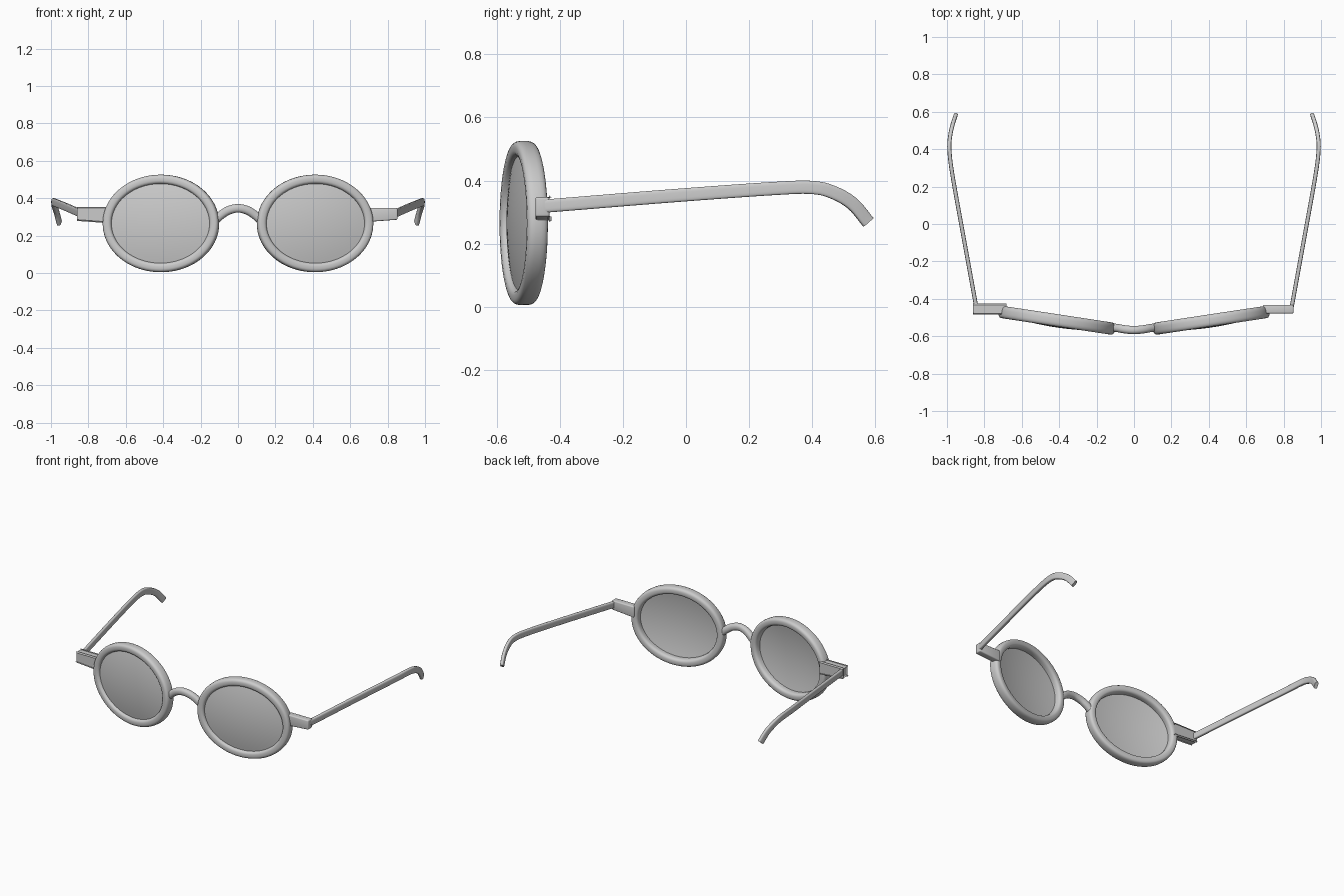
import bpy, bmesh
from math import sin, cos, tau, radians, copysign
from mathutils import Vector, Matrix

cube = bpy.data.objects.get("Cube")
if cube:
    bpy.data.objects.remove(cube, do_unlink=True)


def finish(name, bm, angle=40):
    bmesh.ops.recalc_face_normals(bm, faces=bm.faces)
    mesh = bpy.data.meshes.new(name)
    bm.to_mesh(mesh)
    bm.free()
    obj = bpy.data.objects.new(name, mesh)
    bpy.context.collection.objects.link(obj)
    bpy.ops.object.select_all(action='DESELECT')
    obj.select_set(True)
    bpy.context.view_layer.objects.active = obj
    bpy.ops.object.shade_smooth_by_angle(angle=radians(angle))
    return obj


def smooth_path(points, steps=6):
    """Catmull-Rom curve through the points."""
    p = [Vector(q) for q in points]
    p = [2 * p[0] - p[1]] + p + [2 * p[-1] - p[-2]]
    out = []
    for a, b, c, d in zip(p, p[1:], p[2:], p[3:]):
        for i in range(steps):
            t = i / steps
            out.append(0.5 * (2 * b + (c - a) * t + (2 * a - 5 * b + 4 * c - d) * t ** 2
                              + (3 * b - a - 3 * c + d) * t ** 3))
    return out + [p[-2]]


def sweep(name, path, width, height, up, power, closed=False, sides=20):
    """Carry a rounded-rectangle section along a path; height lies along up."""
    bm = bmesh.new()
    n = len(path)
    rings = []
    for i, p in enumerate(path):
        nxt = path[(i + 1) % n] if closed else path[min(i + 1, n - 1)]
        prv = path[i - 1] if closed else path[max(i - 1, 0)]
        tangent = (nxt - prv).normalized()
        side = tangent.cross(up).normalized()
        normal = side.cross(tangent)
        ring = []
        for k in range(sides):
            a = tau * (k + 0.5) / sides
            u, v = (copysign(abs(f) ** (2 / power), f) / 2 for f in (cos(a), sin(a)))
            ring.append(bm.verts.new(p + side * u * width + normal * v * height))
        rings.append(ring)
    pairs = list(zip(rings, rings[1:]))
    if closed:
        pairs.append((rings[-1], rings[0]))
    else:
        bm.faces.new(rings[0])
        bm.faces.new(rings[-1])
    for r, q in pairs:
        for k in range(sides):
            j = (k + 1) % sides
            bm.faces.new((r[k], r[j], q[j], q[k]))
    return finish(name, bm)


def lens(name, place, rx, rz, edge, bulge, thick):
    """Thin domed elliptical pane."""
    bm = bmesh.new()
    seg, levels = 64, 8
    rims = []
    for back in (0, thick):
        rings = []
        for l in range(1, levels + 1):
            r = l / levels
            y = edge - bulge * (1 - r * r) + back
            rings.append([bm.verts.new(place @ Vector((rx * r * cos(tau * k / seg), y,
                                                       rz * r * sin(tau * k / seg))))
                          for k in range(seg)])
        tip = bm.verts.new(place @ Vector((0, edge - bulge + back, 0)))
        for k in range(seg):
            j = (k + 1) % seg
            bm.faces.new((tip, rings[0][k], rings[0][j]))
            for r, q in zip(rings, rings[1:]):
                bm.faces.new((r[k], r[j], q[j], q[k]))
        rims.append(rings[-1])
    for k in range(seg):
        j = (k + 1) % seg
        bm.faces.new((rims[0][k], rims[0][j], rims[1][j], rims[1][k]))
    return finish(name, bm)


def hinge(name, s):
    """Bevelled end piece, its outer end slightly shallower."""
    bm = bmesh.new()
    bmesh.ops.create_cube(bm, size=1)
    for v in bm.verts:
        outer = v.co.x > 0
        low = 0.285 if outer else 0.273
        v.co = Vector((s * (0.853 if outer else 0.69),
                       -0.433 if v.co.y > 0 else -0.478,
                       0.347 if v.co.z > 0 else low))
    bmesh.ops.bevel(bm, geom=bm.edges[:], offset=0.007, segments=3,
                    profile=0.5, affect='EDGES')
    return finish(name, bm, 35)


UP = Vector((0, 0, 1))
TEMPLE = [(0.843, -0.445, 0.319), (0.915, -0.05, 0.351), (0.972, 0.27, 0.374),
          (0.987, 0.4, 0.378), (0.983, 0.47, 0.361), (0.97, 0.53, 0.325),
          (0.955, 0.578, 0.268)]

for s, label in ((1, "left"), (-1, "right")):
    # Rim and lens, swept back toward the temples
    place = Matrix.Translation((s * 0.412, -0.515, 0.265)) @ Matrix.Rotation(s * radians(8.6), 4, 'Z')
    oval = [place @ Vector((0.289 * cos(tau * i / 80), 0, 0.236 * sin(tau * i / 80)))
            for i in range(80)]
    sweep(label + "_rim", oval, 0.05, 0.066, place.to_3x3() @ Vector((0, 1, 0)), 3, closed=True)
    lens(label + "_lens", place, 0.272, 0.219, -0.014, 0.024, 0.008)
    # Hinge block and temple arm with its ear hook
    hinge(label + "_hinge", s)
    arm = smooth_path([(s * x, y, z) for x, y, z in TEMPLE])
    sweep(label + "_temple", arm, 0.022, 0.042, UP, 4)

# Arched nose bridge
arch = smooth_path([(-0.125, -0.552, 0.28), (-0.09, -0.556, 0.31), (-0.05, -0.563, 0.335),
                    (0, -0.567, 0.346),
                    (0.05, -0.563, 0.335), (0.09, -0.556, 0.31), (0.125, -0.552, 0.28)])
sweep("bridge", arch, 0.044, 0.046, UP, 2.3)
